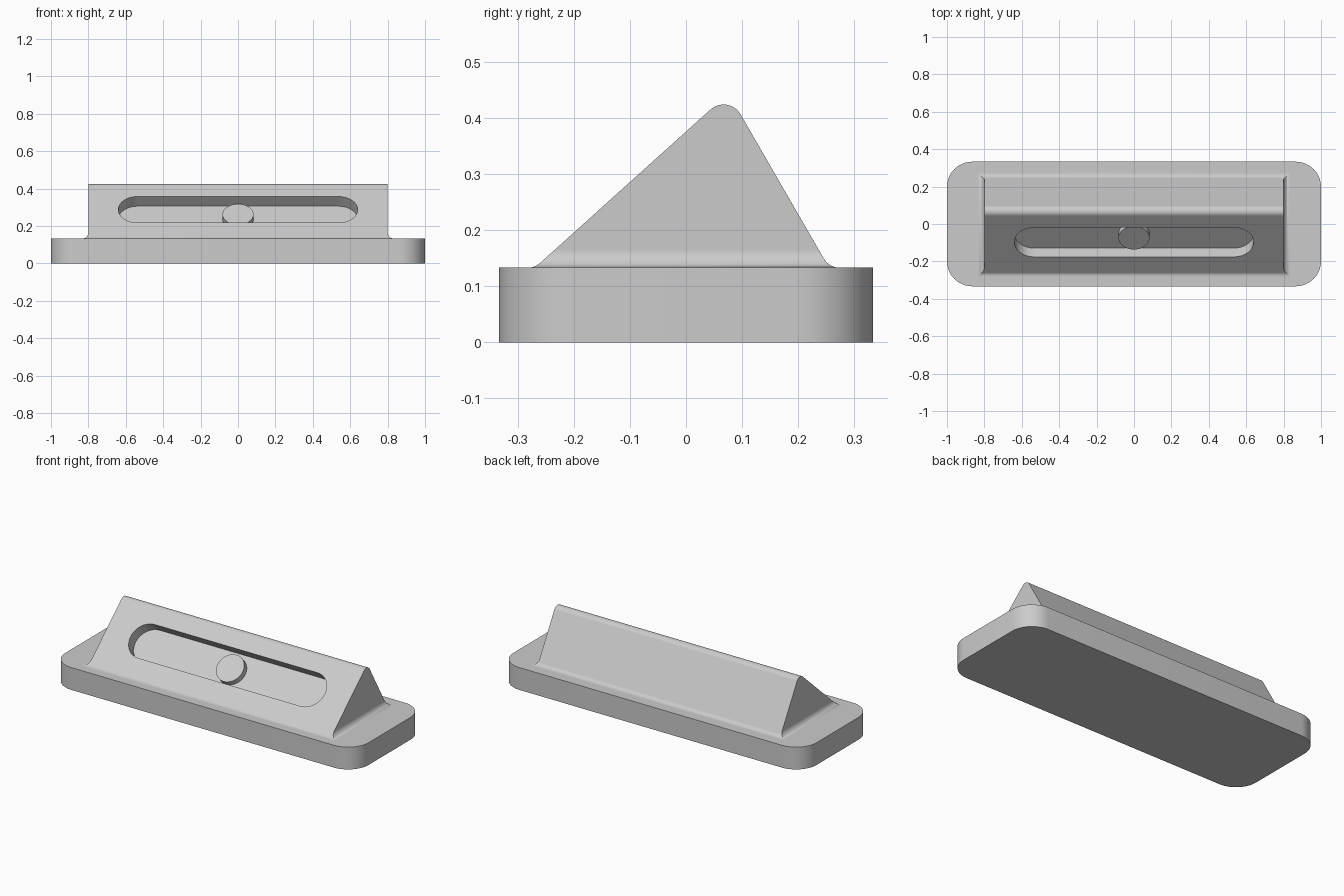
import bpy, bmesh
from math import radians, sin, cos, tan, acos, pi
from mathutils import Matrix, Vector

if "Cube" in bpy.data.objects:
    bpy.data.objects.remove(bpy.data.objects["Cube"], do_unlink=True)

grey = bpy.data.materials.new("light_grey")
grey.use_nodes = True
grey.diffuse_color = (0.6, 0.6, 0.6, 1)
grey.node_tree.nodes["Principled BSDF"].inputs["Base Color"].default_value = (0.6, 0.6, 0.6, 1)

BASE_H = 0.133
FRONT, BACK = radians(42), radians(60)      # slope angles
FILLET, PEAK_R = 0.033, 0.035
PEAK_Y, PEAK_Z = 0.067, 0.389               # centre of the rounded ridge
HALF_LEN = 0.8


def finish(bm, name):
    bmesh.ops.recalc_face_normals(bm, faces=bm.faces)
    mesh = bpy.data.meshes.new(name)
    bm.to_mesh(mesh)
    bm.free()
    obj = bpy.data.objects.new(name, mesh)
    bpy.context.collection.objects.link(obj)
    mesh.materials.append(grey)
    return obj


def smooth(obj):
    bpy.ops.object.select_all(action='DESELECT')
    obj.select_set(True)
    bpy.context.view_layer.objects.active = obj
    bpy.ops.object.shade_smooth_by_angle(angle=radians(30))


def rounded_slab(name, hx, hy, r, z0, z1, matrix=Matrix(), steps=12):
    """Extruded rounded rectangle; a full radius makes a stadium or a disc."""
    bm = bmesh.new()
    ring = []
    for q, (sx, sy) in enumerate([(1, 1), (-1, 1), (-1, -1), (1, -1)]):
        for i in range(steps + 1):
            a = (q + i / steps) * pi / 2
            ring.append(bm.verts.new((sx * (hx - r) + r * cos(a),
                                      sy * (hy - r) + r * sin(a), z0)))
    face = bm.faces.new(ring)
    ext = bmesh.ops.extrude_face_region(bm, geom=[face])
    top = [v for v in ext["geom"] if isinstance(v, bmesh.types.BMVert)]
    bmesh.ops.translate(bm, verts=top, vec=(0, 0, z1 - z0))
    bmesh.ops.remove_doubles(bm, verts=bm.verts, dist=1e-5)
    bmesh.ops.transform(bm, matrix=matrix, verts=bm.verts)
    return finish(bm, name)


def flare(h, a):
    """Outward offset of a filleted wall of slope a, at height h above the base."""
    phi = acos(max(0.0, 1 - h / FILLET))
    if phi < a:
        return FILLET * (tan(a / 2) - sin(phi))
    return -h / tan(a)


def slope_y(z, side, a):
    """Outline of the wedge at height z: side -1 is front, +1 is back."""
    up = z - PEAK_Z
    if up > PEAK_R * cos(a):
        return PEAK_Y + side * max(0, PEAK_R ** 2 - up ** 2) ** 0.5
    foot = PEAK_R * sin(a) + (PEAK_Z + PEAK_R * cos(a) - BASE_H) / tan(a)
    return PEAK_Y + side * (foot + flare(z - BASE_H, a))


# base plate
smooth(rounded_slab("base_plate", 1, 0.333, 0.135, 0, BASE_H))

# wedge body, lofted from its filleted foot to its rounded ridge
levels = [BASE_H + FILLET * (1 - cos(radians(d))) for d in range(0, 91, 6)]
levels += [PEAK_Z + PEAK_R * cos(radians(d)) for d in range(60, -1, -6)]
rows = []
for z in levels:
    x = HALF_LEN + max(0, flare(z - BASE_H, pi / 2))
    yf, yb = slope_y(z, -1, FRONT), slope_y(z, 1, BACK)
    rows.append([(-x, yf, z), (x, yf, z), (x, yb, z), (-x, yb, z)])
rows.insert(0, [(x, y, BASE_H - 0.03) for x, y, z in rows[0]])
bm = bmesh.new()
rings = [[bm.verts.new(p) for p in row] for row in rows]
for lo, hi in zip(rings, rings[1:]):
    for i in range(4):
        j = (i + 1) % 4
        bm.faces.new((lo[i], lo[j], hi[j], hi[i]))
bm.faces.new(rings[0])
bmesh.ops.remove_doubles(bm, verts=bm.verts, dist=1e-5)
bmesh.ops.dissolve_degenerate(bm, edges=bm.edges, dist=1e-5)
wedge = finish(bm, "wedge_body")

# slot sunk square into the front slope
slot_z = 0.288
tilt = Matrix.Translation(Vector((0, slope_y(slot_z, -1, FRONT), slot_z))) @ Matrix.Rotation(FRONT, 4, 'X')
cutter = rounded_slab("slot_cutter", 0.64, 0.105, 0.105, -0.07, 0.1, tilt)
cutter.hide_render = True
cut = wedge.modifiers.new("slot", 'BOOLEAN')
cut.operation, cut.object, cut.solver = 'DIFFERENCE', cutter, 'EXACT'
bpy.ops.object.select_all(action='DESELECT')
wedge.select_set(True)
bpy.context.view_layer.objects.active = wedge
bpy.ops.object.modifier_apply(modifier=cut.name)
bpy.data.objects.remove(cutter, do_unlink=True)
smooth(wedge)
weighted = wedge.modifiers.new("even_shading", 'WEIGHTED_NORMAL')
weighted.keep_sharp = True

# round button in the slot
smooth(rounded_slab("round_button", 0.083, 0.083, 0.083, -0.08, -0.034, tilt))
